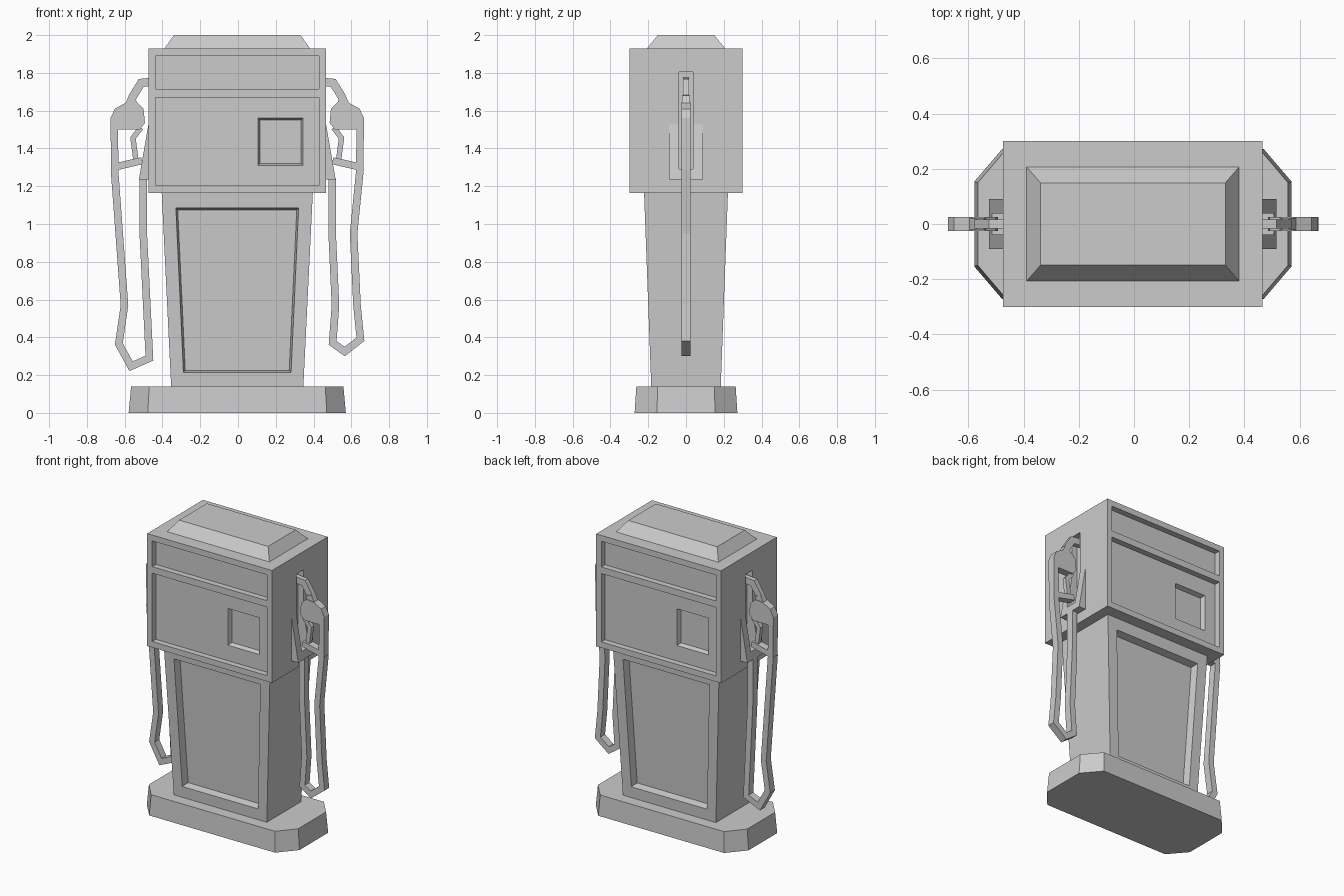
import bpy, bmesh
from mathutils import Vector

if "Cube" in bpy.data.objects:
    bpy.data.objects.remove(bpy.data.objects["Cube"])

CX = -0.004  # body centre; the uneven hoses shift it slightly


def make(name, rings):
    """Solid skinned through matching rings of points, capped at both ends."""
    bm = bmesh.new()
    vs = [[bm.verts.new(p) for p in r] for r in rings]
    n = len(vs[0])
    for a, b in zip(vs, vs[1:]):
        for i in range(n):
            j = (i + 1) % n
            bm.faces.new((a[i], a[j], b[j], b[i]))
    bm.faces.new(vs[0])
    bm.faces.new(vs[-1])
    bmesh.ops.recalc_face_normals(bm, faces=bm.faces)
    me = bpy.data.meshes.new(name)
    bm.to_mesh(me)
    bm.free()
    ob = bpy.data.objects.new(name, me)
    ob.location.x = CX
    bpy.context.collection.objects.link(ob)
    return ob


def rect(x, y, z):
    return [(-x, -y, z), (x, -y, z), (x, y, z), (-x, y, z)]


def octagon(x, y, cx, cy, z):
    return [(-cx, -y, z), (cx, -y, z), (x, -cy, z), (x, cy, z),
            (cx, y, z), (-cx, y, z), (-x, cy, z), (-x, -cy, z)]


def plate(name, pts, h, s=1):
    """Side-view (x, z) outline given thickness in y; s mirrors it."""
    return make(name, [[(s * x, y, z) for x, z in pts] for y in (-h, h)])


def ribbon(name, pts, w, h, s=1):
    """Mitred rectangular bar along an (x, z) path."""
    p = [Vector(q) for q in pts]
    rings = []
    for i, q in enumerate(p):
        d1 = (q - p[i - 1]).normalized() if i else (p[1] - q).normalized()
        d2 = (p[i + 1] - q).normalized() if i < len(p) - 1 else d1
        t = (d1 + d2).normalized()
        n = Vector((-t.y, t.x))
        m = n * w / max(0.5, t.dot(d1))
        a, b = q + m, q - m
        rings.append([(s * a.x, -h, a.y), (s * b.x, -h, b.y),
                      (s * b.x, h, b.y), (s * a.x, h, a.y)])
    return make(name, rings)


def cut(ob, cutter):
    bpy.context.view_layer.update()
    m = ob.modifiers.new("cut", 'BOOLEAN')
    m.operation, m.solver, m.object = 'DIFFERENCE', 'EXACT', cutter
    bpy.context.view_layer.objects.active = ob
    bpy.ops.object.modifier_apply(modifier=m.name)
    bpy.data.objects.remove(cutter)


def recess(ob, quad, y_at, depth, inset):
    """Sunken panel on front and back; quad = bottom/top x ranges and z."""
    (xa, xb, z0), (xc, xd, z1) = quad

    def ring(i, d):
        return [(x, y_at(z) + d, z) for x, z in
                ((xa + i, z0 + i), (xb - i, z0 + i), (xd - i, z1 - i), (xc + i, z1 - i))]
    for s in (1, -1):
        rings = [ring(-inset * 0.02 / depth, -0.02), ring(inset, depth)]
        cut(ob, make("cutter", [[(s * x, s * y, z) for x, y, z in r] for r in rings]))


# Plinth with chamfered corners
make("base", [octagon(0.575, 0.272, 0.474, 0.154, 0), octagon(0.562, 0.263, 0.466, 0.150, 0.14)])

# Tapered lower cabinet with sunken panels
cabinet = make("lower_cabinet", [rect(0.35, 0.184, 0.14), rect(0.4, 0.222, 1.165)])
recess(cabinet, ((-0.285, 0.285, 0.215), (-0.325, 0.325, 1.085)),
       lambda z: -0.184 - 0.038 * (z - 0.14) / 1.025, 0.05, 0.01)

# Head with two sunken panels and a small window per face
head = make("head", [rect(0.47, 0.3, 1.165), rect(0.47, 0.3, 1.93)])
for z0, z1 in ((1.205, 1.67), (1.715, 1.89)):
    recess(head, ((-0.432, 0.432, z0), (-0.432, 0.432, z1)), lambda z: -0.3, 0.04, 0)
recess(head, ((0.11, 0.348, 1.31), (0.11, 0.348, 1.56)), lambda z: -0.26, 0.03, 0.01)

# Bevelled roof cap
make("roof_cap", [rect(0.385, 0.207, 1.93), rect(0.335, 0.149, 2.0)])

hoses = {
    1: [(0.65, 1.29), (0.616, 0.95), (0.634, 0.57), (0.652, 0.39), (0.569, 0.325),
        (0.505, 0.37), (0.52, 0.57), (0.502, 0.96), (0.502, 1.24)],
    -1: [(0.65, 1.29), (0.597, 0.57), (0.627, 0.365), (0.562, 0.247),
         (0.465, 0.29), (0.498, 0.96), (0.498, 1.24)],
}
for s, side in ((1, "right"), (-1, "left")):
    # Nozzle holster, slotted together with the head side
    holster = plate(side + "_holster", [(0.468, 1.235), (0.521, 1.235), (0.468, 1.54)], 0.09, s)
    slot = [(0.43, 1.29), (0.6, 1.29), (0.6, 1.805), (0.43, 1.805)]
    for ob in (head, holster):
        cut(ob, plate("cutter", slot, 0.038, s))
    # Nozzle: grip, collar, spout, guard and trigger
    plate(side + "_nozzle_grip", [(0.532, 1.645), (0.59, 1.642), (0.648, 1.61), (0.671, 1.56),
                                  (0.668, 1.28), (0.628, 1.285), (0.632, 1.5), (0.516, 1.5),
                                  (0.489, 1.535), (0.496, 1.61)], 0.025, s)
    plate(side + "_nozzle_collar", [(0.53, 1.64), (0.592, 1.64), (0.572, 1.682), (0.54, 1.672)], 0.021, s)
    ribbon(side + "_nozzle_spout", [(0.43, 1.755), (0.508, 1.747), (0.556, 1.67)], 0.022, 0.016, s)
    ribbon(side + "_nozzle_guard", [(0.64, 1.304), (0.505, 1.335)], 0.019, 0.025, s)
    ribbon(side + "_nozzle_trigger", [(0.51, 1.51), (0.552, 1.455), (0.534, 1.32)], 0.014, 0.014, s)
    # Hanging hose
    ribbon(side + "_hose", hoses[s], 0.02, 0.025, s)
